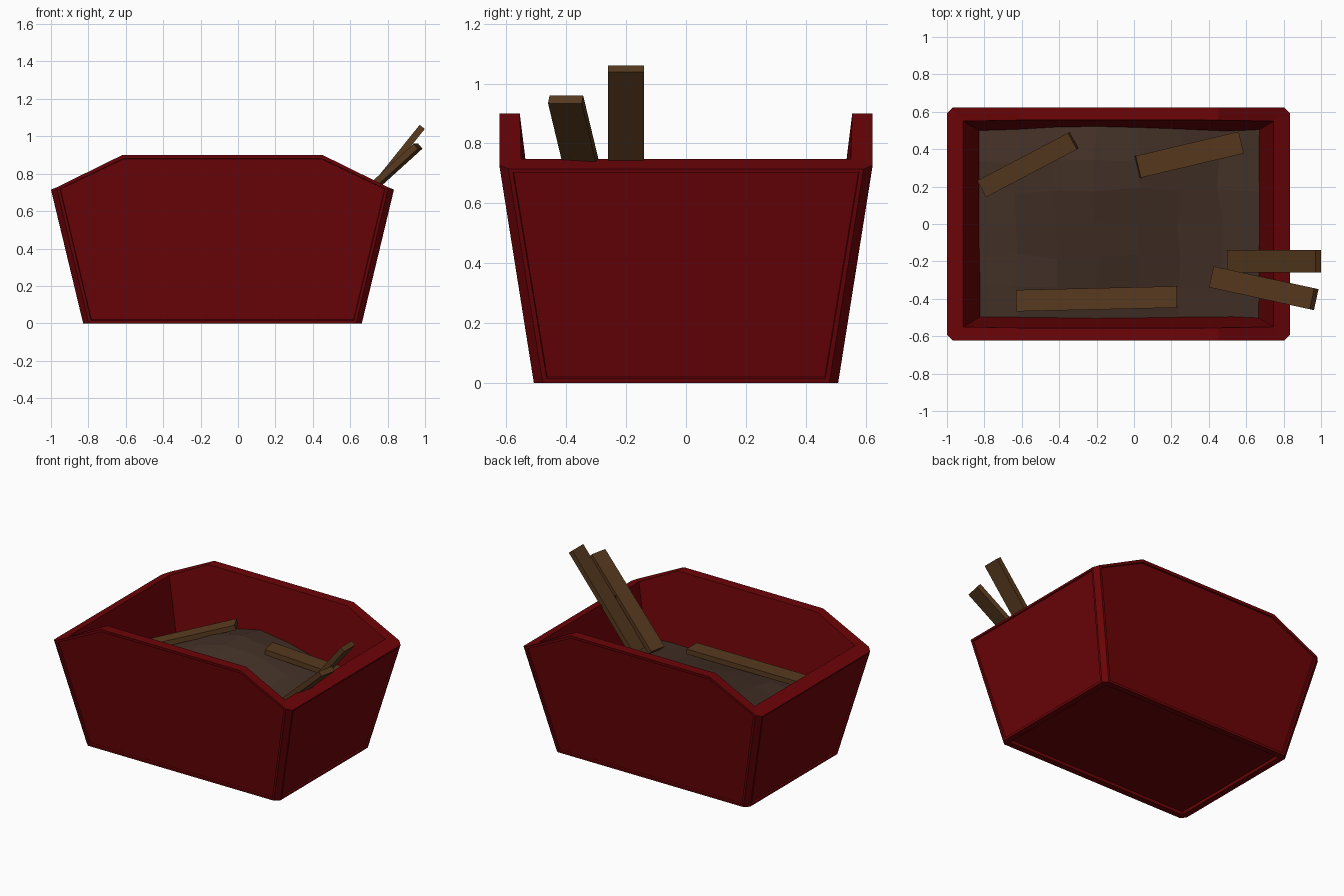
import bpy, bmesh, random
from math import exp
from mathutils import Vector, Matrix

if "Cube" in bpy.data.objects:
    bpy.data.objects.remove(bpy.data.objects["Cube"])

random.seed(7)


def material(name, rgb):
    m = bpy.data.materials.new(name)
    m.diffuse_color = (*rgb, 1)
    m.use_nodes = True
    m.node_tree.nodes["Principled BSDF"].inputs["Base Color"].default_value = m.diffuse_color
    return m


red = material("red_paint", (0.15, 0.001, 0.002))
brown = material("dirt", (0.056, 0.03, 0.02))
wood = material("wood", (0.095, 0.041, 0.013))


def finish(bm, name, mat):
    mesh = bpy.data.meshes.new(name)
    bm.to_mesh(mesh)
    bm.free()
    mesh.materials.append(mat)
    ob = bpy.data.objects.new(name, mesh)
    bpy.context.collection.objects.link(ob)
    return ob


# Open container: tapered walls, chamfered corners, raised long sides
CX, C = -0.083, 0.03
bm = bmesh.new()
V = {}
for sx in (-1, 1):
    for sy in (-1, 1):
        corner = {
            "a": (0.745 - C, 0.508, 0), "b": (0.745, 0.508 - C, 0),       # outer bottom
            "A": (0.917 - C, 0.623, 0.727), "B": (0.917, 0.623 - C, 0.715),  # outer top
            "M": (0.535, 0.623, 0.9), "N": (0.535, 0.555, 0.9),           # raised side
            "I": (0.83, 0.55, 0.748), "F": (0.66, 0.45, 0.05),            # inside
        }
        for k, (x, y, z) in corner.items():
            V[k, sx, sy] = bm.verts.new((CX + sx * x, sy * y, z))


def face(*keys):
    return bm.faces.new([V[k] for k in keys])


panels = []
for s in (-1, 1):
    for t in (-1, 1):
        face(("a", s, t), ("b", s, t), ("B", s, t), ("A", s, t))
        face(("A", s, t), ("B", s, t), ("I", s, t))
        face(("A", s, t), ("I", s, t), ("N", s, t), ("M", s, t))
    # long wall, its rim and its inside
    panels.append(face(("a", -1, s), ("a", 1, s), ("A", 1, s), ("M", 1, s), ("M", -1, s), ("A", -1, s)))
    face(("M", -1, s), ("M", 1, s), ("N", 1, s), ("N", -1, s))
    face(("F", -1, s), ("F", 1, s), ("I", 1, s), ("N", 1, s), ("N", -1, s), ("I", -1, s))
    # end wall, its rim and its inside
    panels.append(face(("b", s, -1), ("b", s, 1), ("B", s, 1), ("B", s, -1)))
    face(("B", s, -1), ("B", s, 1), ("I", s, 1), ("I", s, -1))
    face(("I", s, -1), ("I", s, 1), ("F", s, 1), ("F", s, -1))
base = face(("a", -1, -1), ("a", 1, -1), ("b", 1, -1), ("b", 1, 1),
            ("a", 1, 1), ("a", -1, 1), ("b", -1, 1), ("b", -1, -1))
face(("F", -1, -1), ("F", 1, -1), ("F", 1, 1), ("F", -1, 1))
bmesh.ops.recalc_face_normals(bm, faces=bm.faces[:])
# slightly recessed outer panels, deeper recess under the base
bmesh.ops.inset_individual(bm, faces=panels, thickness=0.02, depth=0)
bmesh.ops.inset_individual(bm, faces=panels, thickness=0.003, depth=-0.01)
bmesh.ops.inset_individual(bm, faces=[base], thickness=0.045, depth=0)
bmesh.ops.inset_individual(bm, faces=[base], thickness=0.002, depth=-0.02)
finish(bm, "container", red)

# Dirt mound: banked up towards the back, its edge following the tapered walls
bm = bmesh.new()
bmesh.ops.create_grid(bm, x_segments=7, y_segments=6, size=1)
for v in bm.verts:
    u, w = v.co.x, v.co.y
    j = 0 if max(abs(u), abs(w)) > 0.99 else 0.02
    x, y = CX + 0.76 * u, 0.5 * w
    hill = exp(-((x + 0.17) / 0.47) ** 2 - ((y - 0.3) / (0.6 if y < 0.3 else 0.4)) ** 2)
    z = 0.4 + 0.03 * x + 0.215 * hill + random.uniform(-0.01, 0.01)
    v.co = (CX + u * (0.835 - 0.244 * (0.748 - z)) + random.uniform(-j, j),
            w * (0.555 - 0.143 * (0.748 - z)) + random.uniform(-j, j), z)
finish(bm, "dirt_mound", brown)


# Scrap planks, given by end points, width and thickness
def plank(name, p, q, width, thick=0.035):
    p, q = Vector(p), Vector(q)
    d = (q - p).normalized()
    side = Vector((0, 0, 1)).cross(d).normalized()
    up = d.cross(side)
    m = Matrix((d * (q - p).length, side * width, up * thick)).transposed().to_4x4()
    m.translation = (p + q) / 2
    bm = bmesh.new()
    bmesh.ops.create_cube(bm, size=1, matrix=m)
    finish(bm, name, wood)


plank("front_plank", (-0.63, -0.41, 0.475), (0.23, -0.39, 0.485), 0.115)
plank("back_left_plank", (-0.81, 0.19, 0.435), (-0.325, 0.445, 0.605), 0.10)
plank("back_right_plank", (0.02, 0.305, 0.585), (0.57, 0.435, 0.48), 0.12)
plank("tall_leaning_plank", (0.51, -0.2, 0.46), (0.985, -0.2, 1.05), 0.12)
plank("short_leaning_plank", (0.425, -0.285, 0.46), (0.963, -0.402, 0.947), 0.115)
